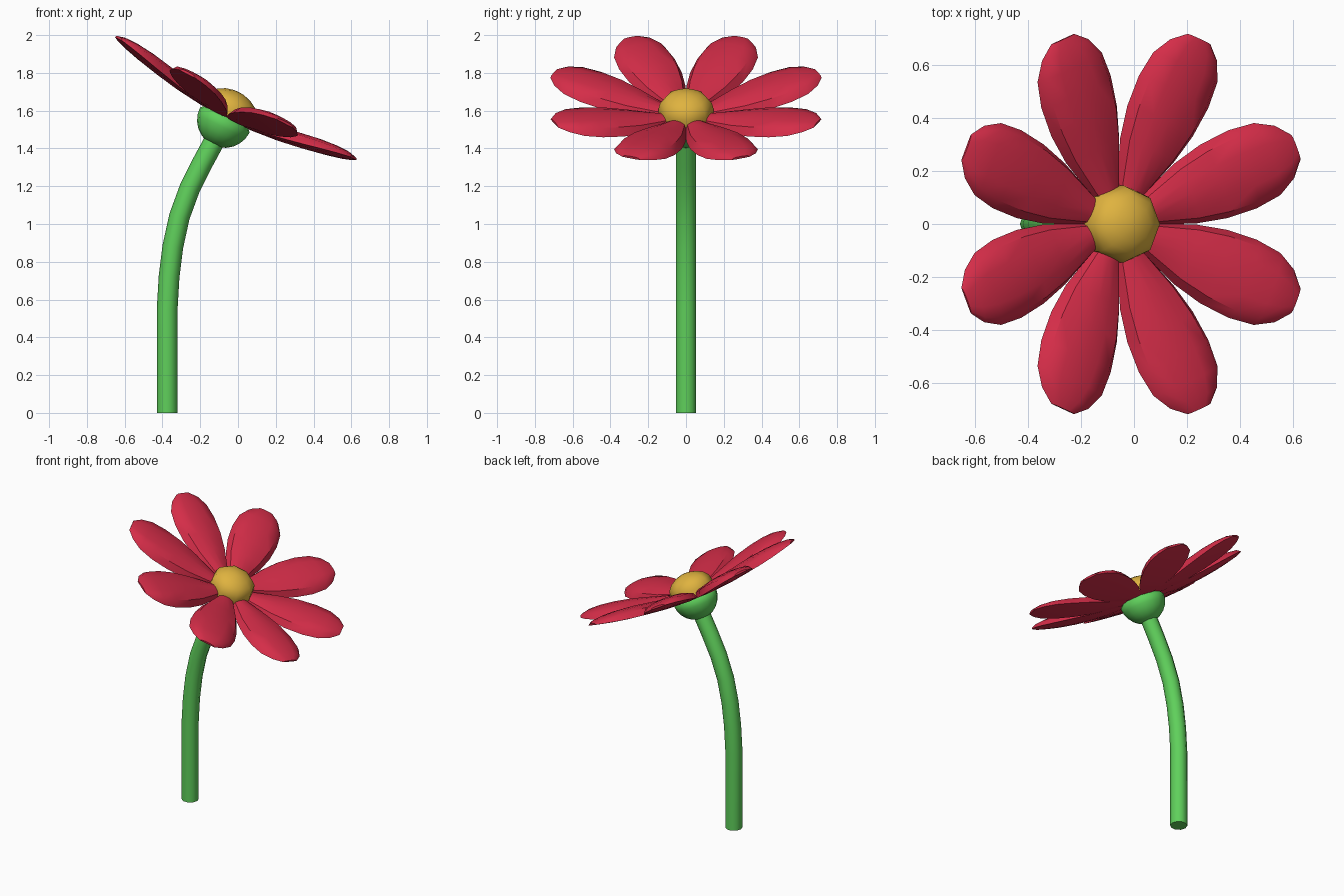
import bpy, bmesh
from math import sin, cos, pi, radians, atan2
from mathutils import Matrix, Vector

cube = bpy.data.objects.get("Cube")
if cube:
    bpy.data.objects.remove(cube, do_unlink=True)


def material(name, rgb):
    mat = bpy.data.materials.new(name)
    mat.use_nodes = True
    mat.diffuse_color = (*rgb, 1)
    bsdf = mat.node_tree.nodes["Principled BSDF"]
    bsdf.inputs["Base Color"].default_value = (*rgb, 1)
    bsdf.inputs["Roughness"].default_value = 0.8
    return mat


red = material("petal red", (0.66, 0.026, 0.065))
green = material("stem green", (0.115, 0.63, 0.105))
yellow = material("centre yellow", (0.74, 0.45, 0.05))


def loft(name, rings, mat, matrix=Matrix(), sharp=40):
    """Skin a list of equal-sized point rings and cap both ends."""
    bm = bmesh.new()
    loops = [[bm.verts.new(p) for p in ring] for ring in rings]
    for a, b in zip(loops, loops[1:]):
        for i in range(len(a)):
            j = (i + 1) % len(a)
            bm.faces.new((a[i], a[j], b[j], b[i]))
    bm.faces.new(loops[0][::-1])
    bm.faces.new(loops[-1])
    bmesh.ops.remove_doubles(bm, verts=bm.verts, dist=0.0005)
    bmesh.ops.recalc_face_normals(bm, faces=bm.faces)
    mesh = bpy.data.meshes.new(name)
    bm.to_mesh(mesh)
    bm.free()
    mesh.materials.append(mat)
    mesh.polygons.foreach_set("use_smooth", [True] * len(mesh.polygons))
    mesh.set_sharp_from_angle(angle=radians(sharp))
    obj = bpy.data.objects.new(name, mesh)
    obj.matrix_world = matrix
    bpy.context.collection.objects.link(obj)
    return obj


def circle(radius, z, sides):
    return [(radius * cos(2 * pi * i / sides), radius * sin(2 * pi * i / sides), z)
            for i in range(sides)]


# Stem: a bent tube following a path in the x-z plane
path = [Vector((x, 0, z)) for x, z in
        [(-.375, 0), (-.375, .55), (-.365, .72), (-.345, .88),
         (-.31, 1.04), (-.255, 1.19), (-.19, 1.32), (-.125, 1.44)]]
stem_rings = []
for i, p in enumerate(path):
    d = path[min(i + 1, len(path) - 1)] - path[max(i - 1, 0)]
    tilt = 0 if i == 0 else atan2(d.x, d.z)
    bend = Matrix.Translation(p) @ Matrix.Rotation(tilt, 4, 'Y')
    stem_rings.append([bend @ Vector(q) for q in circle(.055, 0, 10)])
loft("stem", stem_rings, green, sharp=50)

# Flower head frame, tilted towards +x
head = Matrix.Translation((-.07, 0, 1.55)) @ Matrix.Rotation(radians(27), 4, 'Y')

# Green cup under the petals
cup = [circle(max(.147 * cos(a), .0001), -.147 * sin(a), 16)
       for a in [radians(d) for d in (0, 15, 30, 45, 60, 75, 90)]]
cup.insert(0, circle(.12, .03, 16))
loft("cup", cup, green, head, 50)

# Yellow dome in the middle
dome = [circle(.146, .02, 8)]
dome += [circle(max(.146 * cos(a), .0001), .066 + .1 * sin(a), 8)
         for a in [radians(d) for d in (0, 20, 40, 60, 78, 90)]]
loft("flower_centre", dome, yellow, head, 60)

# Petal stations: distance out, half width, crest height, edge height
stations = [(.04, .015, .045, .02), (.15, .064, .062, .018),
            (.30, .122, .095, .035), (.42, .15, .122, .055),
            (.54, .159, .141, .078), (.64, .147, .15, .1),
            (.71, .107, .15, .117), (.755, .052, .14, .128)]
petal_rings = []
for r, w, top, edge in stations:
    rise = top - edge
    section = [(-1, 0), (-.82, .66), (-.42, .93), (0, 1), (.42, .93),
               (.82, .66), (1, 0), (.5, -.08), (-.5, -.08)]
    petal_rings.append([(r, w * s, edge + rise * h) for s, h in section])

# Eight petals around the head
for k in range(8):
    turn = Matrix.Rotation(radians(22.5 + 45 * k), 4, 'Z')
    loft(f"petal_{k + 1}", petal_rings, red, head @ turn, 40)
